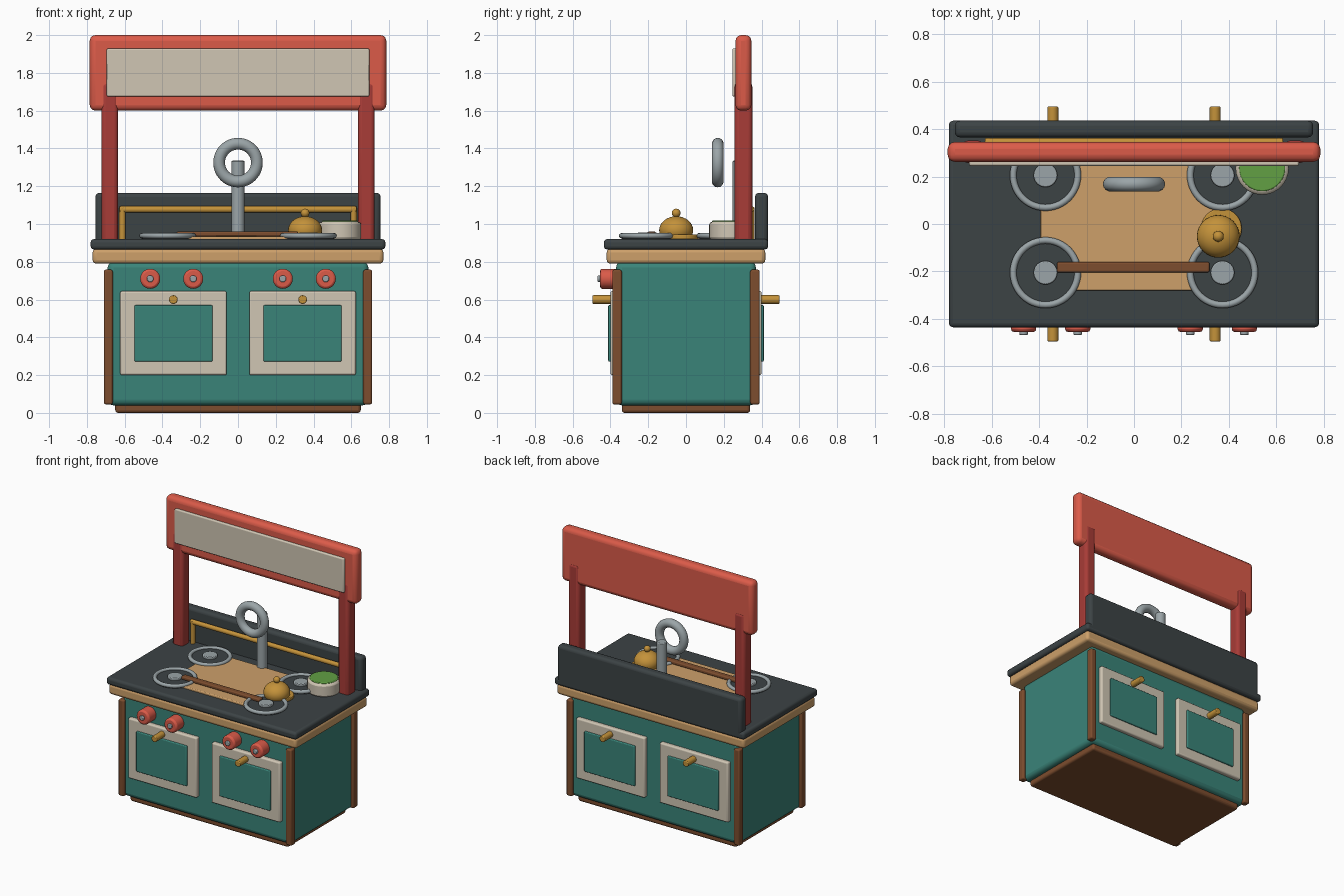
import bpy, math
from mathutils import Vector

if "Cube" in bpy.data.objects:
    bpy.data.objects.remove(bpy.data.objects["Cube"], do_unlink=True)


def material(name, code):
    """Flat material from an sRGB hex code."""
    def linear(c):
        return c / 12.92 if c <= 0.04045 else ((c + 0.055) / 1.055) ** 2.4
    rgb = [linear(int(code[i:i + 2], 16) / 255) for i in (0, 2, 4)]
    m = bpy.data.materials.new(name)
    m.use_nodes = True
    m.diffuse_color = (*rgb, 1)
    m.node_tree.nodes["Principled BSDF"].inputs["Base Color"].default_value = (*rgb, 1)
    return m


TEAL = material("teal paint", "3A8479")
WOOD = material("light wood", "CDA06A")
DARK = material("charcoal", "3C4345")
BROWN = material("brown wood", "7D4D2E")
RED = material("red paint", "DB5B49")
DEEP_RED = material("deep red paint", "A83C37")
CREAM = material("cream paint", "D0C6B4")
GOLD = material("brass", "C4923A")
GREY = material("grey metal", "9BA5A8")
GREEN = material("green food", "62A044")


def finish(name, mat, bevel=0, segments=3):
    ob = bpy.context.object
    ob.name = name
    ob.data.materials.append(mat)
    if bevel:
        mod = ob.modifiers.new("Rounded edges", "BEVEL")
        mod.width = bevel
        mod.segments = segments
        mod.limit_method = "ANGLE"
    bpy.ops.object.shade_smooth_by_angle(angle=math.radians(40))
    return ob


def box(name, mat, x, y, z, bevel=0.01):
    """Rounded box given as (min, max) on each axis."""
    lo, hi = Vector((x[0], y[0], z[0])), Vector((x[1], y[1], z[1]))
    bpy.ops.mesh.primitive_cube_add(size=1, location=(lo + hi) / 2)
    ob = bpy.context.object
    ob.scale = hi - lo
    bpy.ops.object.transform_apply(location=False, rotation=False, scale=True)
    return finish(name, mat, bevel)


def rod(name, mat, a, b, radius, bevel=0.005, sides=32):
    """Cylinder from point a to point b."""
    a, b = Vector(a), Vector(b)
    bpy.ops.mesh.primitive_cylinder_add(
        vertices=sides, radius=radius, depth=(b - a).length, location=(a + b) / 2,
        rotation=(b - a).to_track_quat("Z", "Y").to_euler())
    return finish(name, mat, bevel, 2)


def ring(name, mat, center, major, minor, tilt=0):
    bpy.ops.mesh.primitive_torus_add(
        major_radius=major, minor_radius=minor, major_segments=48, minor_segments=14,
        location=center, rotation=(tilt, 0, 0))
    return finish(name, mat)


def ball(name, mat, center, radius, squash=1):
    bpy.ops.mesh.primitive_uv_sphere_add(segments=32, ring_count=16, radius=radius,
                                         location=center)
    bpy.context.object.scale.z = squash
    return finish(name, mat)


# Cabinet
box("plinth", BROWN, (-0.65, 0.65), (-0.34, 0.34), (0, 0.1), 0.015)
box("cabinet", TEAL, (-0.69, 0.69), (-0.37, 0.37), (0.04, 0.8), 0.03)
box("wood_counter", WOOD, (-0.77, 0.77), (-0.42, 0.42), (0.79, 0.868), 0.02)
box("dark_worktop", DARK, (-0.78, 0.78), (-0.435, 0.435), (0.865, 0.92), 0.018)
box("backsplash", DARK, (-0.755, 0.755), (0.365, 0.435), (0.87, 1.165), 0.022)

for sx, side in ((1, "left"), (-1, "right")):
    for sy, face in ((-1, "front"), (1, "back")):
        label = f"{face}_{side}"
        # Corner trims
        box(f"{label}_trim", BROWN, sorted((sx * 0.663, sx * 0.71)),
            sorted((sy * 0.34, sy * 0.39)), (0.045, 0.758), 0.01)
        # Doors
        cx = sx * 0.342
        box(f"{label}_door", CREAM, (cx - 0.282, cx + 0.282),
            sorted((sy * 0.36, sy * 0.4)), (0.2, 0.645), 0.01)
        box(f"{label}_window", TEAL, (cx - 0.207, cx + 0.207),
            sorted((sy * 0.38, sy * 0.412)), (0.272, 0.57), 0.006)
        rod(f"{label}_handle", GOLD, (cx, sy * 0.39, 0.6), (cx, sy * 0.495, 0.6), 0.023)

        # Burners
        bx, by = sx * 0.373, sy * 0.205
        rod(f"{label}_burner_plate", DARK, (bx, by, 0.91), (bx, by, 0.938), 0.135)
        ring(f"{label}_burner_ring", GREY, (bx, by, 0.938), 0.136, 0.014)
        rod(f"{label}_burner_cap", GREY, (bx, by, 0.92), (bx, by, 0.955), 0.05)

    # Control knobs
    for kx in (0.237, 0.465):
        x = sx * kx
        rod(f"{side}_knob", RED, (x, -0.36, 0.71), (x, -0.455, 0.71), 0.053, 0.012)
        rod(f"{side}_knob_cap", GREY, (x, -0.44, 0.71), (x, -0.468, 0.71), 0.018)

    # Sign posts
    box(f"{side}_sign_post", DEEP_RED, sorted((sx * 0.635, sx * 0.723)),
        (0.258, 0.351), (0.9, 1.75), 0.022)

    # Rail uprights
    rod(f"{side}_rail_upright", GOLD, (sx * 0.612, 0.345, 0.91),
        (sx * 0.612, 0.345, 1.09), 0.017)

# Rail and sign
rod("rail", GOLD, (-0.628, 0.345, 1.077), (0.628, 0.345, 1.077), 0.017)
box("sign_board", RED, (-0.785, 0.785), (0.262, 0.346), (1.6, 2.0), 0.03)
box("sign_panel", CREAM, (-0.695, 0.695), (0.245, 0.28), (1.675, 1.93), 0.008)

# Tap
rod("tap_pipe", GREY, (0, 0.282, 0.91), (0, 0.282, 1.335), 0.035)
ring("tap_ring", GREY, (0, 0.168, 1.325), 0.1, 0.031, math.pi / 2)

# Chopping board and spoon handle
box("chopping_board", WOOD, (-0.393, 0.387), (-0.28, 0.28), (0.91, 0.935), 0.006)
box("spoon_handle", BROWN, (-0.325, 0.318), (-0.204, -0.16), (0.935, 0.96), 0.008)

# Brass dome and saucer
rod("brass_saucer", GOLD, (0.368, -0.02, 0.92), (0.368, -0.02, 0.945), 0.086)
ball("brass_dome", GOLD, (0.355, -0.052, 0.967), 0.09, 0.82)
ball("dome_knob", GOLD, (0.355, -0.052, 1.058), 0.023)

# Pot with food
rod("pot", CREAM, (0.54, 0.235, 0.915), (0.54, 0.235, 1.012), 0.112, 0.015)
rod("pot_food", GREEN, (0.54, 0.235, 0.99), (0.54, 0.235, 1.018), 0.097)
